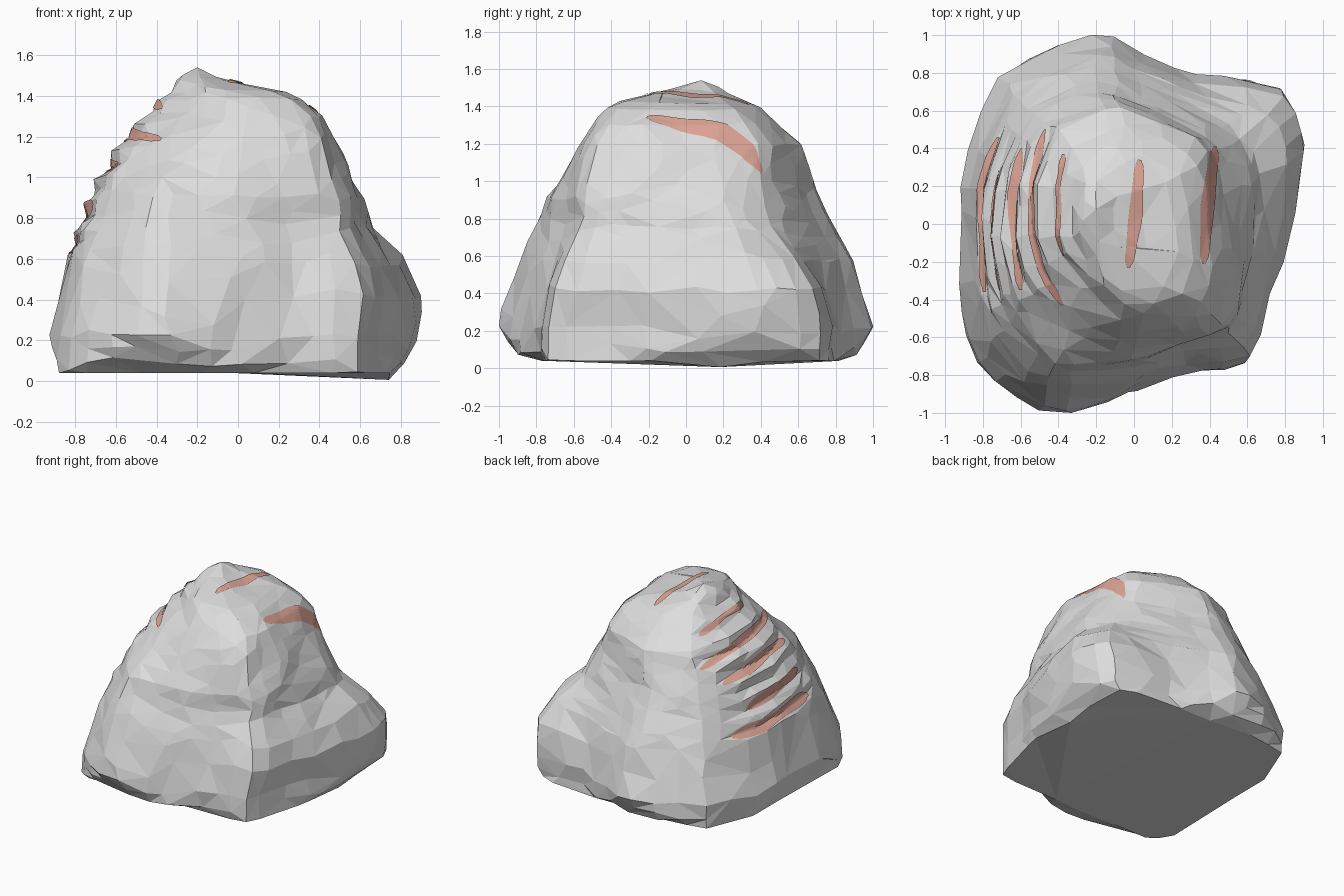
import bpy, bmesh, math, random
from mathutils import Vector, noise
from mathutils.bvhtree import BVHTree

if "Cube" in bpy.data.objects:
    bpy.data.objects.remove(bpy.data.objects["Cube"])

random.seed(4)


def material(name, rgb):
    m = bpy.data.materials.new(name)
    m.diffuse_color = (*rgb, 1)
    m.use_nodes = True
    m.node_tree.nodes["Principled BSDF"].inputs["Base Color"].default_value = m.diffuse_color
    return m


stone = material("grey stone", (0.73, 0.73, 0.73))
red = material("faded red", (0.72, 0.37, 0.30))

# Plan outlines of the rock at three heights, counter-clockwise from the right
LOW = [(.82, -.1), (.92, .4), (.8, .72), (.35, .79), (.05, .9), (-.22, 1), (-.7, .77), (-.9, .2),
       (-.91, -.35), (-.82, -.73), (-.5, -1), (-.12, -.95), (.25, -.79), (.6, -.74), (.73, -.35)]
MID = [(.63, -.05), (.64, .25), (.55, .45), (.3, .6), (.05, .7), (-.2, .79), (-.55, .62), (-.76, .2),
       (-.77, -.2), (-.68, -.5), (-.45, -.77), (-.1, -.74), (.2, -.65), (.51, -.54), (.59, -.3)]
TOP = [(.41, -.1), (.37, .13), (.33, .33), (.18, .43), (.03, .48), (-.12, .5), (-.33, .42), (-.45, .2),
       (-.46, -.05), (-.38, -.2), (-.22, -.34), (-.05, -.46), (.14, -.47), (.36, -.39), (.42, -.22)]

# Silhouette limits: z, x min, x max, y min, y max
LIMITS = [(.04, -.86, .74, -.76, .80), (.10, -.88, .82, -.90, .91), (.22, -.92, .89, -1, 1),
          (.40, -.87, .92, -.95, .95), (.57, -.84, .83, -.88, .89), (.75, -.78, .66, -.80, .80),
          (.95, -.71, .58, -.71, .70), (1.2, -.56, .47, -.57, .61), (1.3, -.47, .42, -.49, .50),
          (1.4, -.37, .29, -.41, .38), (1.44, -.33, .12, -.31, .30), (1.46, -.30, -.03, -.25, .24),
          (1.5, -.27, -.13, -.05, .18)]


def limits(z):
    for a, b in zip(LIMITS, LIMITS[1:]):
        if z <= b[0] + 1e-6:
            t = (z - a[0]) / (b[0] - a[0])
            return [p + (q - p) * t for p, q in zip(a, b)][1:]
    return LIMITS[-1][1:]


def curve(p, i, t):
    """Half-softened interpolation along a closed outline."""
    a, b, c, d = (p[(i + k) % len(p)] for k in (-1, 0, 1, 2))
    smooth = .5 * (2 * b + (c - a) * t + (2 * a - 5 * b + 4 * c - d) * t * t
                   + (3 * b - a - 3 * c + d) * t ** 3)
    return smooth.lerp(b.lerp(c, t), .3)


def ring(z, per_edge=3):
    """Blend the outlines at this height and fit them to the silhouette."""
    if z < .8:
        a, b, t = LOW, MID, (z - .4) / .4
    else:
        a, b, t = MID, TOP, (z - .8) / .5
    t = min(max(t, 0), 1)
    pts = [Vector(p).lerp(Vector(q), t) for p, q in zip(a, b)]
    xs, ys = [p.x for p in pts], [p.y for p in pts]
    x0, x1, y0, y1 = limits(max(z, .22))
    pts = [Vector((x0 + (p.x - min(xs)) / (max(xs) - min(xs)) * (x1 - x0),
                   y0 + (p.y - min(ys)) / (max(ys) - min(ys)) * (y1 - y0))) for p in pts]
    out = [curve(pts, i, k / per_edge) for i in range(len(pts)) for k in range(per_edge)]
    if z < .22:   # the foot is trimmed rather than shrunk, so the front right corner stays
        x0, x1, y0, y1 = limits(z)
        out = [Vector((min(max(p.x, x0), x1), min(max(p.y, y0), y1))) for p in out]
    return out


# Gouges down the left side: height, y centre, half length, depth
GOUGES = [(.68, .02, .46, .05), (.82, .0, .40, .055), (.94, -.03, .40, .055), (1.06, .03, .44, .065),
          (1.20, .06, .47, .07), (1.33, .05, .40, .06), (1.43, .0, .28, .05)]


def gouge(x, y, z):
    d = 0
    for zc, yc, half, depth in GOUGES:
        w = max(0, 1 - abs((y - yc) / half) ** 4)
        u = (z - zc + .06 * (y - yc)) / .065
        if -1 < u < 1:
            s = (u + 1) / .5 if u < -.5 else (1 - u) / 1.5   # flat ledge, steep back wall
            d = max(d, depth * s * w)
    return d - .015 if d > 0 and x < -.12 else 0


# Rock body
levels = [.04, .10, .16, .22, .32, .42, .52, .58] + [.615 + i * .032 for i in range(27)] + [1.475, 1.5]
bm = bmesh.new()
rings = []
for li, z in enumerate(levels):
    row = []
    for p in ring(z):
        nv = noise.noise_vector(Vector((p.x, p.y, z)) * 4.5)
        x = p.x + nv.x * .022 + random.uniform(-.003, .003) + gouge(p.x, p.y, z)
        y = p.y + nv.y * .022 + random.uniform(-.003, .003)
        zz = z + nv.z * (.05 if .08 < z < .5 else .015)
        if li == 0:
            zz = .04 - .04 * math.exp(-((p.x - .7) ** 2 + (p.y - .17) ** 2) / .03)
        row.append(bm.verts.new((min(max(x, -.92), .92), min(max(y, -1), 1), zz)))
    rings.append(row)
n = len(rings[0])
for a, b in zip(rings, rings[1:]):
    for i in range(n):
        k = (i + 1) % n
        bm.faces.new((a[i], a[k], b[k], b[i]))
bm.faces.new(rings[0][::-1])
peak = bm.verts.new((-.2, .08, 1.54))
for i in range(n):
    bm.faces.new((rings[-1][i], rings[-1][(i + 1) % n], peak))
bmesh.ops.triangulate(bm, faces=bm.faces[:])
bmesh.ops.recalc_face_normals(bm, faces=bm.faces[:])
mesh = bpy.data.meshes.new("rock")
bm.to_mesh(mesh)
bm.free()
mesh.materials.append(stone)
rock = bpy.data.objects.new("rock", mesh)
bpy.context.collection.objects.link(rock)

# Collapse to irregular low-poly facets
dec = rock.modifiers.new("facets", 'DECIMATE')
dec.ratio = .25
bpy.context.view_layer.objects.active = rock
rock.select_set(True)
bpy.ops.object.modifier_apply(modifier=dec.name)
bm = bmesh.new()
bm.from_mesh(rock.data)
tree = BVHTree.FromBMesh(bm)
bm.free()


# Red streaks projected onto the rock surface along a direction
def streak(name, path, half, aim):
    pts = [Vector(p) for p in path]
    aim = Vector(aim).normalized()
    bm = bmesh.new()
    rows, steps, across = [], 40, 6
    for s in range(steps + 1):
        t = s / steps
        f = t * (len(pts) - 1)
        i = min(int(f), len(pts) - 2)
        c = pts[i].lerp(pts[i + 1], f - i)
        side = aim.cross(pts[i + 1] - pts[i]).normalized()
        w = half * max(.3, 1 - abs(2 * t - 1) ** 12) * (1 + .15 * math.sin(9 * t + half * 300))
        row = []
        for a in range(across + 1):
            q = c + side * w * (2 * a / across - 1)
            hit = tree.ray_cast(q - aim * 2, aim)[0]
            row.append(bm.verts.new((hit or q) - aim * .008))
        rows.append(row)
    for a, b in zip(rows, rows[1:]):
        for i in range(across):
            bm.faces.new((a[i], b[i], b[i + 1], a[i + 1]))
    bmesh.ops.recalc_face_normals(bm, faces=bm.faces[:])
    if sum(f.normal.dot(aim) for f in bm.faces) > 0:
        bmesh.ops.reverse_faces(bm, faces=bm.faces[:])
    me = bpy.data.meshes.new(name)
    bm.to_mesh(me)
    bm.free()
    me.materials.append(red)
    bpy.context.collection.objects.link(bpy.data.objects.new(name, me))


SIDE, DOWN = (.8, 0, -.6), (0, 0, -1)
STREAKS = [([(-.71, .46, .63), (-.80, .2, .64), (-.80, -.05, .66), (-.78, -.36, .67)], .04, SIDE),
           ([(-.73, .28, .80), (-.74, .1, .81), (-.72, -.12, .82), (-.68, -.35, .83)], .036, SIDE),
           ([(-.61, .4, 1.0), (-.64, .15, 1.02), (-.61, -.1, 1.04), (-.58, -.35, 1.04)], .034, SIDE),
           ([(-.49, .5, 1.12), (-.53, .25, 1.17), (-.52, 0, 1.19), (-.47, -.25, 1.19),
             (-.33, -.43, 1.15)], .032, SIDE),
           ([(-.37, .37, 1.29), (-.38, .1, 1.34), (-.37, -.17, 1.34)], .022, SIDE),
           ([(.03, .34, 1.4), (.01, .05, 1.4), (-.03, -.23, 1.4)], .032, DOWN),
           ([(.43, .41, 1.2), (.39, .1, 1.2), (.37, -.21, 1.2)], .032, DOWN)]
for i, (path, half, aim) in enumerate(STREAKS):
    streak(f"red_streak_{i + 1}", path, half, aim)
